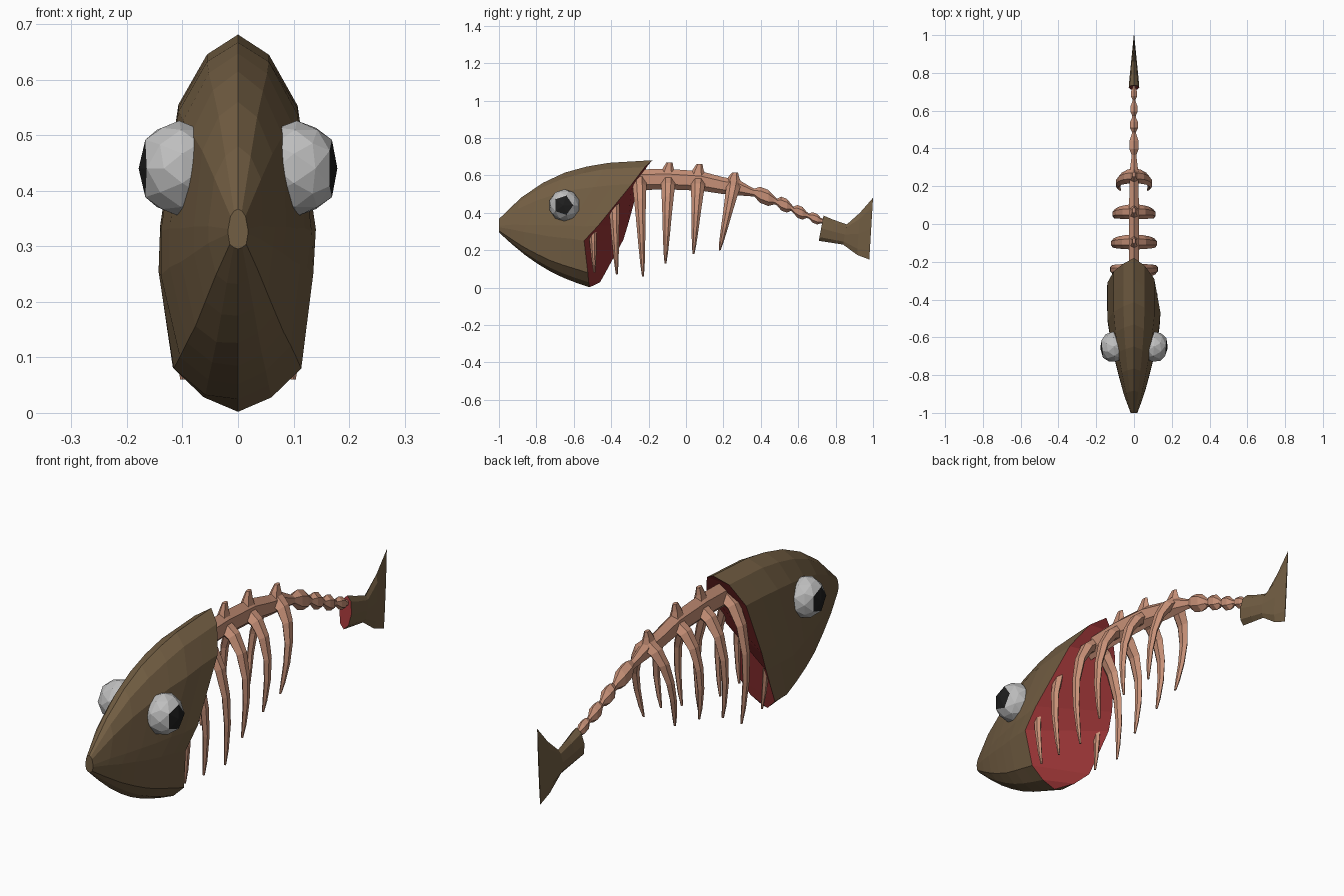
import bpy, bmesh, math
from mathutils import Vector, Matrix

if "Cube" in bpy.data.objects:
    bpy.data.objects.remove(bpy.data.objects["Cube"])


def material(name, rgb):
    m = bpy.data.materials.new(name)
    m.diffuse_color = (*rgb, 1)
    m.use_nodes = True
    m.node_tree.nodes["Principled BSDF"].inputs["Base Color"].default_value = m.diffuse_color
    return m


BROWN = material("brown_skin", (0.17, 0.112, 0.056))
RED = material("red_flesh", (0.32, 0.035, 0.036))
BONE = material("pink_bone", (0.57, 0.28, 0.185))
GREY = material("eye_grey", (0.52, 0.52, 0.52))
BLACK = material("pupil_black", (0.013, 0.013, 0.013))


def finish(bm, name, mats):
    bmesh.ops.recalc_face_normals(bm, faces=bm.faces)
    me = bpy.data.meshes.new(name)
    bm.to_mesh(me)
    bm.free()
    for m in mats:
        me.materials.append(m)
    ob = bpy.data.objects.new(name, me)
    bpy.context.collection.objects.link(ob)
    return ob


def loft(bm, rings, cap_start=True, cap_end=True):
    """Skin a list of equal-length point rings; returns the vertex rings."""
    vr = [[bm.verts.new(p) for p in r] for r in rings]
    n = len(vr[0])
    for a, b in zip(vr, vr[1:]):
        for i in range(n):
            j = (i + 1) % n
            bm.faces.new((a[i], a[j], b[j], b[i]))
    if cap_start:
        bm.faces.new(vr[0])
    if cap_end:
        bm.faces.new(vr[-1])
    return vr


def lerp(table, y):
    for (a, va), (b, vb) in zip(table, table[1:]):
        if y <= b:
            return va + (vb - va) * (y - a) / (b - a)
    return table[-1][1]


# Head: cross-section columns run back from the nose to a slanted cut
TOP = [(-1, .367), (-.915, .457), (-.78, .553), (-.62, .628), (-.445, .665), (-.18, .681)]
BOT = [(-1, .295), (-.89, .195), (-.755, .1), (-.65, .05), (-.525, .002), (-.18, 0)]
WID = [(-1, .018), (-.9, .055), (-.77, .09), (-.65, .118), (-.5, .143), (-.18, .143)]
SECTION = [(0, 1), (.39, .95), (.75, .82), (.98, .5), (1, .38), (.82, .12), (.43, .04), (0, 0)]
CUT_RIGHT = [-.18, -.22, -.29, -.47, -.545, -.525, -.52, -.515]
CUT_LEFT = [-.18, -.21, -.25, -.31, -.335, -.43, -.46, -.515]
columns = [(x, z, e) for (x, z), e in zip(SECTION, CUT_RIGHT)]
columns += [(-x, z, e) for (x, z), e in list(zip(SECTION, CUT_LEFT))[6:0:-1]]


def head_point(x, z, y):
    lo, hi = lerp(BOT, y), lerp(TOP, y)
    return Vector((x * lerp(WID, y), y, lo + z * (hi - lo)))


bm = bmesh.new()
STEPS = 7
vr = loft(bm, [[head_point(x, z, -1 + (e + 1) * k / STEPS) for x, z, e in columns]
               for k in range(STEPS + 1)], cap_end=False)
back, n = vr[-1], len(columns)
for i in range(7):  # red cut surface, bridged from right to left
    ids = [i, i + 1, (n - i - 1) % n, (n - i) % n]
    f = bm.faces.new([back[k] for k in dict.fromkeys(ids)])
    f.material_index = 1
finish(bm, "head", [BROWN, RED])

# Eyes: faceted balls with the outer facets black
for side, name in ((1, "eye_right"), (-1, "eye_left")):
    bm = bmesh.new()
    bmesh.ops.create_icosphere(bm, subdivisions=2, radius=.086)
    for f in bm.faces:
        f.material_index = int(f.calc_center_median().normalized().z > .9)
    for v in bm.verts:  # widen the pupil ring
        if .8 < v.co.z / .086 < .9:
            v.co.x *= 1.2
            v.co.y *= 1.2
    turn = Vector((side, -.08, 0)).to_track_quat('Z', 'Y').to_matrix().to_4x4()
    bm.transform(Matrix.Translation((side * .106, -.65, .44)) @ Matrix.Diagonal((.85, .97, 1, 1)) @ turn)
    finish(bm, name, [GREY, BLACK])

# Spine: hexagonal bar that turns into a string of vertebrae
# (y, z, vertical radius, sideways radius)
SPINE = [(-.32, .575, .055, .032), (-.1, .58, .055, .032), (.08, .57, .052, .03),
         (.2, .545, .045, .028), (.28, .535, .042, .026), (.35, .512, .024, .016)]
for y, z, r, half in ((.42, .487, .043, .058), (.525, .443, .037, .04),
                      (.61, .402, .034, .037), (.69, .37, .028, .034)):
    for d, s in ((-.95, .5), (-.4, 1), (.35, 1), (.92, .5)):
        SPINE.append((y + d * half, z - d * half * .38, r * s, r * s * .66))
SPINE.append((.76, .345, .016, .012))
bm = bmesh.new()
loft(bm, [[(w * math.sin(k * math.pi / 3), y, z + r * math.cos(k * math.pi / 3))
           for k in range(6)] for y, z, r, w in SPINE])
finish(bm, "spine", [BONE])

# Ribs: (root y, root z, tip y, tip z, widest x), mirrored left and right
RIBS = [(-.51, .56, -.49, .08, .108), (-.39, .57, -.37, .07, .114), (-.25, .575, -.23, .06, .116),
        (-.095, .57, -.11, .13, .112), (.065, .565, .04, .18, .104), (.255, .55, .18, .2, .085)]
# fraction of width, fraction of drop, half depth along y, half thickness
RIB_PATH = [(.05, 0, .04, .028), (.42, .06, .037, .023), (.76, .2, .032, .017),
            (.97, .42, .025, .013), (1, .65, .019, .011), (.93, .87, .012, .008), (.86, 1, .005, .004)]
for i, (y0, z0, y1, z1, w) in enumerate(RIBS):
    for side, tag in ((1, "right"), (-1, "left")):
        path = [Vector((side * w * a, y0 + (y1 - y0) * b, z0 + (z1 - z0) * b)) for a, b, _, _ in RIB_PATH]
        rings = []
        for k, p in enumerate(path):
            t = path[min(k + 1, 6)] - path[max(k - 1, 0)]
            nrm = Vector((-t.z, 0, t.x)).normalized()
            d, h = RIB_PATH[k][2:]
            rings.append([p + Vector((0, d * c, 0)) + nrm * h * s for c, s in
                          ((1, 0), (.4, 1), (-.4, 1), (-1, 0), (-.4, -1), (.4, -1))])
        bm = bmesh.new()
        loft(bm, rings)
        finish(bm, f"rib_{i + 1}_{tag}", [BONE])

# Small spikes standing on the spine above the free ribs
for i, (y, z, top) in enumerate([(-.1, .59, .67), (.06, .585, .66), (.25, .55, .615)]):
    bm = bmesh.new()
    loft(bm, [[(r * .55 * math.sin(k * math.pi / 3), y + dy + r * math.cos(k * math.pi / 3), h)
               for k in range(6)]
              for h, r, dy in ((z, .05, 0), ((z + top) / 2 + .01, .028, .005), (top, .016, .012))])
    finish(bm, f"spine_spike_{i + 1}", [BONE])

# Tail fin: lens-shaped sections, red cut face in front
TAIL = [(.735, .385, .71, .25, .028), (.79, .362, .775, .24, .023), (.86, .338, .84, .23, .016),
        (.93, .4, .915, .175, .009), (1, .48, .98, .15, .002)]
bm = bmesh.new()
rings = []
for yt, zt, yb, zb, w in TAIL:
    ring = []
    for k in range(8):
        a = k * math.pi / 4
        u = .5 + .5 * math.cos(a)
        ring.append((w * math.sin(a), yb + (yt - yb) * u, zb + (zt - zb) * u))
    rings.append(ring)
vr = loft(bm, rings, cap_start=False)
bm.faces.new(vr[0]).material_index = 1
finish(bm, "tail_fin", [BROWN, RED])
